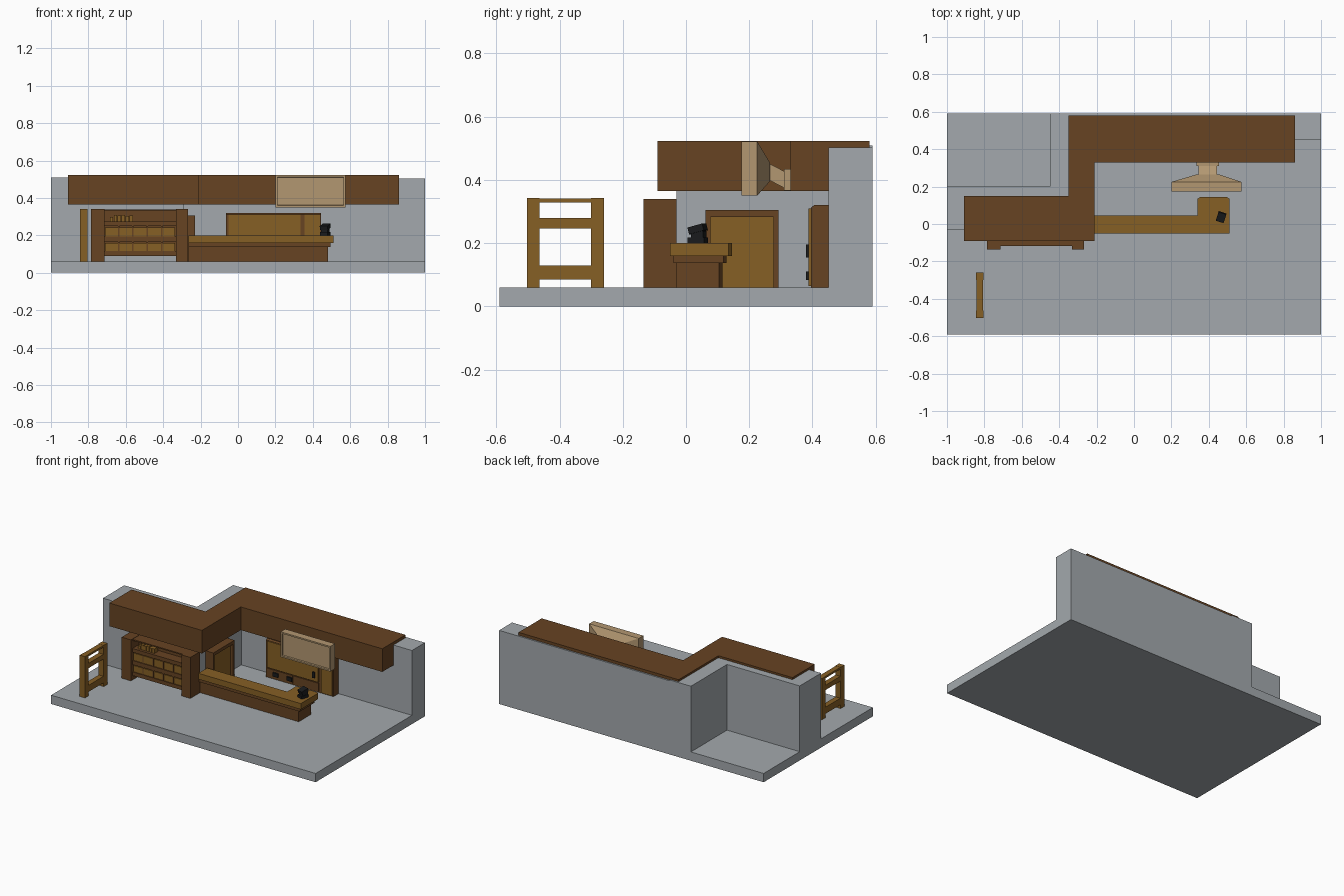
import bpy, bmesh, math
from mathutils import Matrix, Vector

if "Cube" in bpy.data.objects:
    bpy.data.objects.remove(bpy.data.objects["Cube"])


def mat(name, rgb):
    m = bpy.data.materials.new(name)
    m.diffuse_color = (*rgb, 1)
    m.use_nodes = True
    m.node_tree.nodes["Principled BSDF"].inputs["Base Color"].default_value = m.diffuse_color
    return m


GREY = mat("stone grey", (0.367, 0.397, 0.418))
BROWN = mat("dark wood", (0.135, 0.056, 0.016))
GOLD = mat("golden wood", (0.24, 0.115, 0.018))
TAN = mat("pale tan", (0.45, 0.31, 0.165))
BLACK = mat("black", (0.01, 0.011, 0.012))


def finish(name, bm, m):
    bmesh.ops.recalc_face_normals(bm, faces=bm.faces)
    me = bpy.data.meshes.new(name)
    bm.to_mesh(me)
    bm.free()
    me.materials.append(m)
    ob = bpy.data.objects.new(name, me)
    bpy.context.collection.objects.link(ob)
    return ob


def box(name, m, x0, x1, y0, y1, z0, z1):
    bm = bmesh.new()
    bmesh.ops.create_cube(bm, size=1)
    for v in bm.verts:
        v.co = Vector(((x0 + x1) / 2 + v.co.x * (x1 - x0),
                       (y0 + y1) / 2 + v.co.y * (y1 - y0),
                       (z0 + z1) / 2 + v.co.z * (z1 - z0)))
    return finish(name, bm, m)


def prism(name, m, outline, z0, z1):
    """Extrude an xy outline from z0 to z1."""
    bm = bmesh.new()
    f = bm.faces.new([bm.verts.new((x, y, z0)) for x, y in outline])
    r = bmesh.ops.extrude_face_region(bm, geom=[f])
    bmesh.ops.translate(bm, vec=(0, 0, z1 - z0),
                        verts=[v for v in r["geom"] if isinstance(v, bmesh.types.BMVert)])
    return finish(name, bm, m)


def loft(name, m, sections):
    """Join rectangles (y, x0, x1, z0, z1) along y."""
    bm = bmesh.new()
    rings = [[bm.verts.new(p) for p in ((a, y, c), (b, y, c), (b, y, d), (a, y, d))]
             for y, a, b, c, d in sections]
    for r, s in zip(rings, rings[1:]):
        for i in range(4):
            j = (i + 1) % 4
            bm.faces.new((r[i], r[j], s[j], s[i]))
    bm.faces.new(rings[0])
    bm.faces.new(rings[-1])
    return finish(name, bm, m)


# Floor, stepped wall and stepped canopy
box("floor", GREY, -1, 1, -0.59, 0.59, 0, 0.06)
prism("left_wall", GREY, [(-1, -0.03), (-0.29, -0.03), (-0.29, 0.59), (-0.45, 0.59),
                          (-0.45, 0.2), (-1, 0.2)], 0.06, 0.509)
box("back_wall", GREY, -0.29, 1, 0.45, 0.59, 0.06, 0.503)
prism("canopy", BROWN, [(-0.91, -0.09), (-0.21, -0.09), (-0.21, 0.33), (0.86, 0.33),
                        (0.86, 0.58), (-0.35, 0.58), (-0.35, 0.15), (-0.91, 0.15)],
      0.365, 0.523)

# Hanging screen with inset front, tapered back, arm and wall plate
loft("screen", TAN, [(0.185, 0.212, 0.563, 0.362, 0.51), (0.175, 0.21, 0.565, 0.36, 0.512),
                     (0.175, 0.2, 0.575, 0.35, 0.522), (0.225, 0.2, 0.575, 0.35, 0.522),
                     (0.265, 0.335, 0.455, 0.395, 0.455)])
loft("screen_arm", TAN, [(0.262, 0.345, 0.445, 0.4, 0.452), (0.315, 0.345, 0.445, 0.372, 0.425)])
box("screen_plate", TAN, 0.335, 0.455, 0.31, 0.332, 0.366, 0.435)

# Bookcase: posts, back, boards, bins and books
for side, a, b in (("left", -0.785, -0.715), ("right", -0.332, -0.266)):
    box("bookcase_post_" + side, BROWN, a, b, -0.135, -0.03, 0.06, 0.34)
box("bookcase_back", BROWN, -0.715, -0.332, -0.05, -0.03, 0.09, 0.338)
for i, (z0, z1) in enumerate(((0.09, 0.115), (0.165, 0.193), (0.25, 0.275), (0.33, 0.338))):
    box(f"bookcase_board_{i}", BROWN, -0.715, -0.332, -0.118, -0.05, z0, z1)
step = (0.715 - 0.332) / 5
for row, (z0, z1) in enumerate(((0.115, 0.158), (0.193, 0.243))):
    for i in range(5):
        x = -0.715 + i * step
        box(f"bin_{row}_{i}", GOLD, x + 0.004, x + step - 0.004, -0.112, -0.05, z0, z1)
        if i:
            box(f"bin_divider_{row}_{i}", BROWN, x - 0.004, x + 0.004, -0.116, -0.05, z0, z1 + 0.007)
for i, h in enumerate((0.022, 0.034, 0.03, 0.034, 0.028, 0.03)):
    box(f"book_{i}", GOLD, -0.685 + i * 0.021, -0.667 + i * 0.021, -0.1, -0.06, 0.275, 0.275 + h)

# Free-standing rack at the left
for side, a in (("front", -0.503), ("back", -0.3)):
    box("rack_leg_" + side, GOLD, -0.845, -0.805, a, a + 0.04, 0.06, 0.342)
for i, (z0, z1) in enumerate(((0.085, 0.13), (0.247, 0.28), (0.328, 0.341))):
    box(f"rack_rail_{i}", GOLD, -0.843, -0.807, -0.463, -0.3, z0, z1)


# L-shaped counter
def ell(name, m, x1, y0, y1, xi, y2, z0, z1):
    prism(name, m, [(-0.265, y0), (x1, y0), (x1, y2 - 0.01), (x1 - 0.015, y2),
                    (xi + 0.015, y2), (xi, y2 - 0.01), (xi, y1), (-0.265, y1)], z0, z1)


ell("counter_base", BROWN, 0.48, -0.03, 0.025, 0.36, 0.115, 0.06, 0.137)
ell("counter_moulding", BROWN, 0.495, -0.04, 0.035, 0.35, 0.128, 0.137, 0.16)
ell("counter_top", GOLD, 0.51, -0.05, 0.045, 0.34, 0.145, 0.16, 0.2)

# Till on the counter, turned a little
turn = (Matrix.Translation((0.466, 0.037, 0.2)) @ Matrix.Rotation(math.radians(-18), 4, 'Z'))
for name, y, z, size, tilt in (("till_base", 0, 0.009, (0.042, 0.054, 0.018), 0),
                               ("till_body", 0.004, 0.026, (0.036, 0.04, 0.026), 0),
                               ("till_screen", 0.0, 0.045, (0.044, 0.05, 0.022), 15)):
    ob = box(name, BLACK, -size[0] / 2, size[0] / 2, -size[1] / 2, size[1] / 2,
             -size[2] / 2, size[2] / 2)
    ob.matrix_world = (turn @ Matrix.Translation((0, y, z))
                       @ Matrix.Rotation(math.radians(tilt), 4, 'X'))

# Side door on the wall return
for side, a, b in (("front", 0.062, 0.077), ("back", 0.277, 0.292)):
    box("door_jamb_" + side, BROWN, -0.29, -0.23, a, b, 0.06, 0.305)
box("door_lintel", BROWN, -0.29, -0.23, 0.077, 0.277, 0.283, 0.305)
box("door_panel", GOLD, -0.29, -0.25, 0.077, 0.277, 0.06, 0.283)

# Back cabinet with chamfered top, panels, drawers and handles
loft("cabinet", BROWN, [(0.395, -0.065, 0.445, 0.06, 0.312), (0.405, -0.065, 0.445, 0.06, 0.32),
                        (0.45, -0.065, 0.445, 0.06, 0.32)])
box("cabinet_panel", GOLD, -0.052, 0.335, 0.388, 0.396, 0.13, 0.31)
box("cabinet_door", GOLD, 0.355, 0.438, 0.388, 0.396, 0.065, 0.31)
for i in range(2):
    box(f"cabinet_drawer_{i}", BROWN, -0.052 + i * 0.196, 0.138 + i * 0.197, 0.39, 0.396, 0.068, 0.124)
for i, x in enumerate((-0.005, 0.1)):
    box(f"drawer_handle_{i}", BLACK, x, x + 0.04, 0.38, 0.39, 0.084, 0.11)
box("door_handle", BLACK, 0.295, 0.312, 0.38, 0.389, 0.155, 0.195)
